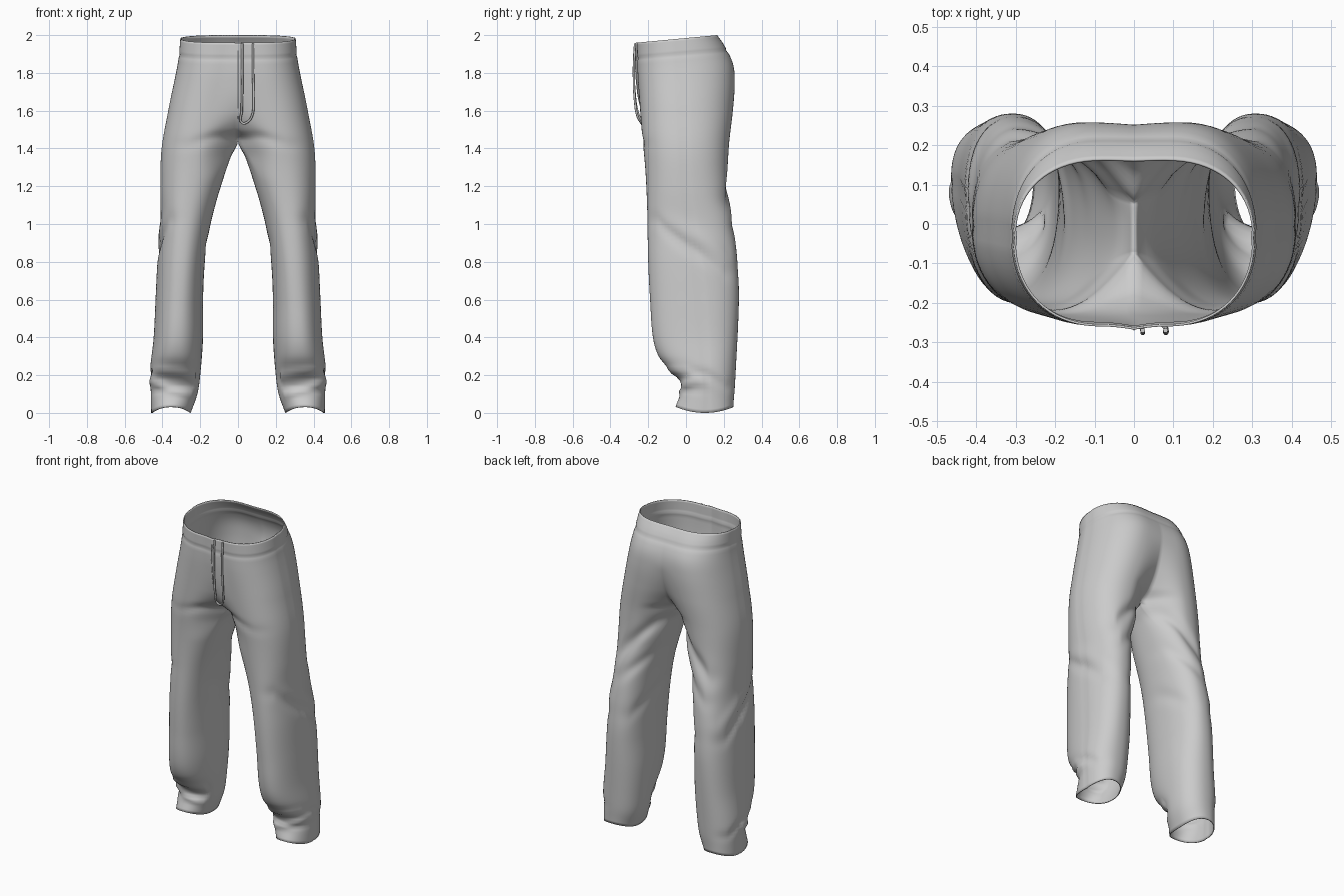
import bpy, bmesh, math
from mathutils import Vector

default_cube = bpy.data.objects.get("Cube")
if default_cube:
    bpy.data.objects.remove(default_cube, do_unlink=True)


def make_material(name, colour):
    material = bpy.data.materials.new(name)
    material.use_nodes = True
    material.diffuse_color = colour
    material.node_tree.nodes["Principled BSDF"].inputs["Base Color"].default_value = colour
    return material


cloth = make_material("light grey cloth", (0.6, 0.6, 0.6, 1))

CROTCH = 1.44
TOP = 2.0

# Silhouette profiles of one side, each as (height, position) from hem to waist
outer_x = [(0, .46), (.1, .462), (.2, .468), (.4, .447), (.6, .437), (.8, .427),
           (1, .41), (1.2, .412), (1.4, .405), (1.6, .37), (1.8, .332), (1.9, .315), (TOP, .306)]
inner_x = [(0, .25), (.1, .215), (.2, .2), (.4, .185), (.6, .185), (.8, .175),
           (1, .145), (1.2, .09), (1.35, .04), (CROTCH, 0), (TOP, 0)]
centre_x = [(0, .355), (.2, .335), (.6, .31), (1, .28), (1.2, .25), (CROTCH, .2), (1.7, .13), (TOP, .08)]
front_y = [(0, -.055), (.1, -.03), (.18, -.035), (.24, -.095), (.3, -.145), (.4, -.175), (.6, -.19),
           (.8, -.2), (1.1, -.206), (1.3, -.216), (1.5, -.235), (1.8, -.255), (TOP, -.26)]
seam_y = [(0, .115), (.4, .1), (.8, .06), (1.2, 0), (1.6, -.02), (TOP, -.035)]
back_y = [(0, .25), (.2, .262), (.6, .28), (.8, .272), (1, .25), (1.2, .222), (1.4, .226),
          (1.6, .248), (1.75, .258), (1.85, .248), (1.95, .2), (TOP, .165)]
front_centre_y = [(0, -.06), (CROTCH, -.08), (1.5, -.175), (1.6, -.236), (1.8, -.264), (TOP, -.268)]
back_centre_y = [(0, .06), (CROTCH, .06), (1.5, .135), (1.6, .205), (1.75, .249), (1.85, .244),
                 (1.95, .2), (TOP, .163)]

# Cloth folds: start angle, start height, end angle, end height, depth, width
folds = [(-150, .19, -40, .23, .018, .025), (-130, .09, -20, .17, .016, .022),
         (-140, .14, -30, .12, -.014, .02), (-30, .24, 40, .14, -.012, .03),
         (-50, 1.02, 35, .74, -.014, .04), (-20, 1.0, 50, .82, .008, .05),
         (130, 1.36, 70, 1.12, -.02, .06), (150, 1.15, 80, .98, -.012, .05),
         (-135, 1.5, -75, 1.42, -.007, .03), (190, .9, 120, .75, -.01, .05)]


def smooth(t):
    t = min(max(t, 0), 1)
    return t * t * (3 - 2 * t)


def sample(profile, h):
    """Smooth cubic interpolation along a profile."""
    last = len(profile) - 1
    i = 0
    while i < last - 1 and h > profile[i + 1][0]:
        i += 1

    def slope(k):
        lo, hi = profile[max(k - 1, 0)], profile[min(k + 1, last)]
        return (hi[1] - lo[1]) / (hi[0] - lo[0])

    (h0, v0), (h1, v1) = profile[i], profile[i + 1]
    step = h1 - h0
    t = (h - h0) / step
    ease = smooth(t)
    return (v0 + (v1 - v0) * ease + step * t * (1 - t) * ((1 - t) * slope(i) - t * slope(i + 1)))


def fold_height(angle, h):
    total = 0
    for a0, h0, a1, h1, depth, width in folds:
        t = min(max((angle - a0) / (a1 - a0), 0), 1)
        along = abs(angle - a0 - t * (a1 - a0)) / 25
        across = (h - h0 - t * (h1 - h0)) / width
        total += depth * math.exp(-across * across - along * along) * (.4 + .6 * math.sin(math.pi * t))
    return total


# Angles round a leg: front, outer side, back, then the inner strip below the crotch
STEPS = 10
EDGE = 140
front_part = [-EDGE + (EDGE - 90) * i / STEPS for i in range(STEPS)]
outer_part = [-90 + 180 * i / 36 for i in range(37)]
back_part = [90 + (EDGE - 90) * (i + 1) / STEPS for i in range(STEPS)]
inner_part = [EDGE + (360 - 2 * EDGE) * i / 14 for i in range(1, 14)]
open_angles = front_part + outer_part + back_part
all_angles = open_angles + inner_part


def power(value, exponent):
    return math.copysign(abs(value) ** exponent, value)


def cloth_point(angle, h):
    xo, xi, xc = sample(outer_x, h), max(sample(inner_x, h), 0), sample(centre_x, h)
    yf, ys, yb = sample(front_y, h), sample(seam_y, h), sample(back_y, h)
    yfc, ybc = sample(front_centre_y, h), sample(back_centre_y, h)
    c, s = math.cos(math.radians(angle)), math.sin(math.radians(angle))
    reach = xo - xc if c > 0 else xc - xi
    x = xc + reach * power(c, .9)
    y = ys + (yb - ys if s > 0 else ys - yf) * power(s, .9)
    if abs(angle) > 90:
        # Shape that meets the centre seam, melting into a round leg below
        if angle > EDGE:
            flat_x = xi
            flat_y = ybc + (yfc - ybc) * (angle - EDGE) / (360 - 2 * EDGE)
        else:
            u = (EDGE - abs(angle)) / (EDGE - 90)
            flat_x = xi + (xc - xi) * u
            centre, edge = (yfc, yf) if angle < 0 else (ybc, yb)
            flat_y = centre + (edge - centre) * math.sin(u * math.pi / 2)
        roundness = smooth((CROTCH - h) / .22)
        x = flat_x + (x - flat_x) * roundness
        y = flat_y + (y - flat_y) * roundness
    # Folds, side seam and waistband stitching push along the outward direction
    push = fold_height(angle, h)
    push -= .003 * (abs(angle) < 1)
    push -= .005 * math.exp(-((h - 1.915) / .008) ** 2)
    if h >= CROTCH:
        push *= smooth(x / .08) if h < 1.85 else 1
    out = Vector((x - xc, y - ys)).normalized() * push
    y += out.y
    x = x + out.x if x > 1e-5 else 0
    # Waist dips to the front and the hem dips in the middle
    z = h - .04 * smooth((h - 1.6) / .3) * (yb - y) / (yb - yf)
    z += .03 * ((y - .1) / .15) ** 2 * smooth(1 - h / .15)
    return x, y, z


def build_trousers():
    lower = [CROTCH * i / 76 for i in range(76)]
    upper = [CROTCH + (TOP - CROTCH) * i / 48 for i in range(49)]
    bm = bmesh.new()
    rows = []
    for h in lower + upper:
        angles = all_angles if h <= CROTCH else open_angles
        rows.append([bm.verts.new(cloth_point(a, h)) for a in angles])
    for low, high in zip(rows, rows[1:]):
        closed = len(high) == len(all_angles)
        count = len(high)
        for i in range(count if closed else count - 1):
            j = (i + 1) % count
            bm.faces.new((low[i], low[j], high[j], high[i]))
    mesh = bpy.data.meshes.new("trousers")
    bm.to_mesh(mesh)
    bm.free()
    obj = bpy.data.objects.new("trousers", mesh)
    bpy.context.collection.objects.link(obj)
    mesh.materials.append(cloth)
    mesh.shade_smooth()
    mirror = obj.modifiers.new("other side", "MIRROR")
    mirror.merge_threshold = .0005
    wall = obj.modifiers.new("cloth thickness", "SOLIDIFY")
    wall.thickness = .006
    wall.offset = -1
    return obj


def tube(name, points, radius):
    curve = bpy.data.curves.new(name, "CURVE")
    curve.dimensions = "3D"
    curve.bevel_depth = radius
    curve.bevel_resolution = 3
    curve.use_fill_caps = True
    curve.resolution_u = 6
    spline = curve.splines.new("BEZIER")
    spline.bezier_points.add(len(points) - 1)
    for knot, position in zip(spline.bezier_points, points):
        knot.co = position
        knot.handle_left_type = knot.handle_right_type = "AUTO"
    obj = bpy.data.objects.new(name, curve)
    bpy.context.collection.objects.link(obj)
    curve.materials.append(cloth)


build_trousers()

# Drawstring hanging as a loop from the front of the waistband
tube("drawstring", [(.022, -.27, 1.955), (.022, -.276, 1.85), (.022, -.272, 1.7), (.02, -.258, 1.6),
                    (.022, -.235, 1.535), (.05, -.24, 1.54), (.075, -.258, 1.575), (.082, -.27, 1.65),
                    (.08, -.276, 1.8), (.08, -.27, 1.955)], .006)

# Fly seam down the centre front
tube("fly_seam", [cloth_point(-EDGE, 1.56 + .1 * i) for i in range(5)], .0025)
